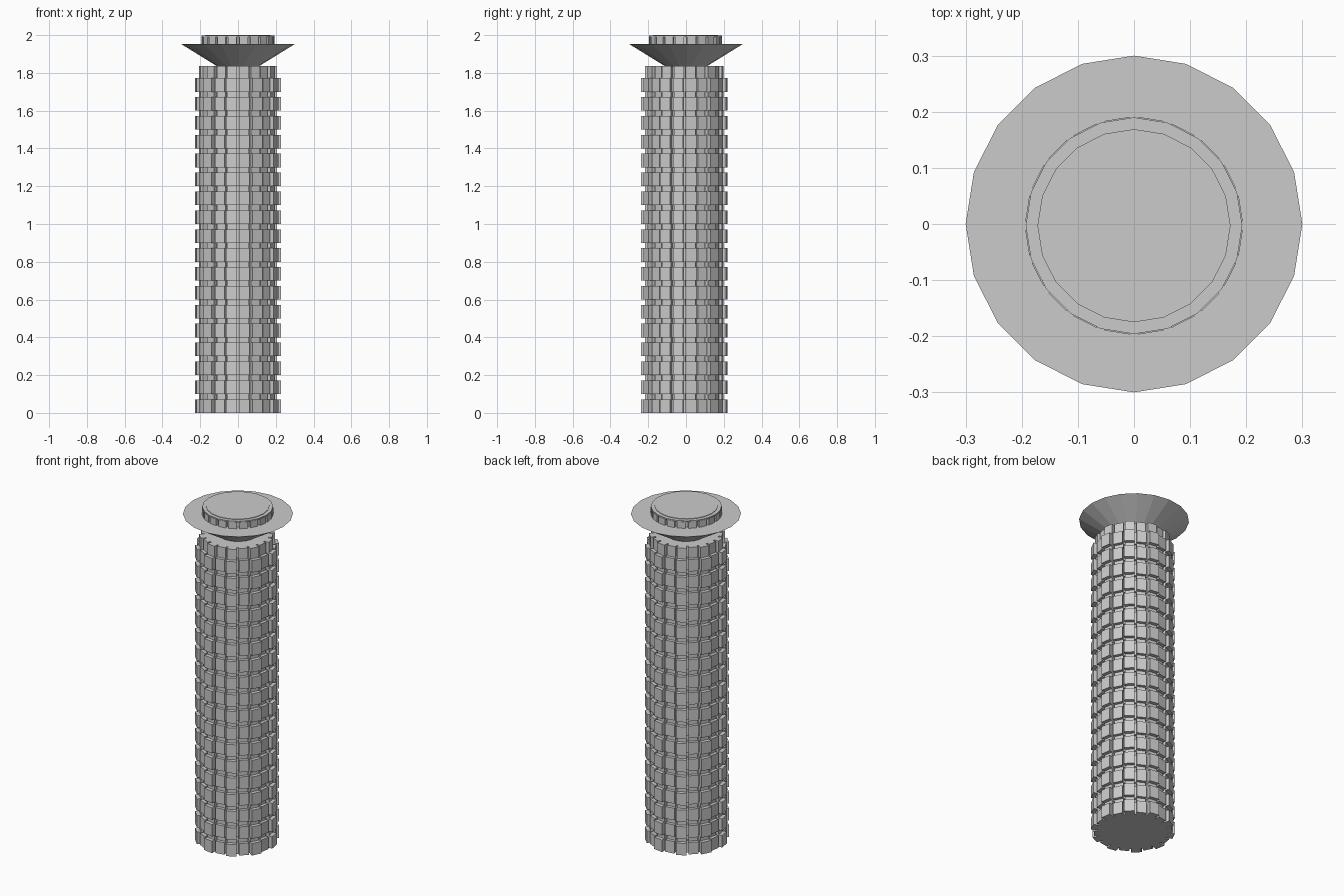
import bpy, bmesh, math

if "Cube" in bpy.data.objects:
    bpy.data.objects.remove(bpy.data.objects["Cube"])

grey = bpy.data.materials.new("stone grey")
grey.diffuse_color = (0.6, 0.6, 0.6, 1)
grey.use_nodes = True
grey.node_tree.nodes["Principled BSDF"].inputs["Base Color"].default_value = grey.diffuse_color
N = 20
CY = -0.009   # the shaft sits slightly toward the front


def loft(name, rings):
    """Skin a stack of equal-length rings and close both ends."""
    bm = bmesh.new()
    loops = [[bm.verts.new(p) for p in ring] for ring in rings]
    for a, b in zip(loops, loops[1:]):
        n = len(a)
        for i in range(n):
            j = (i + 1) % n
            bm.faces.new((a[i], a[j], b[j], b[i]))
    bm.faces.new(loops[0][::-1])
    bm.faces.new(loops[-1])
    bmesh.ops.recalc_face_normals(bm, faces=bm.faces)
    me = bpy.data.meshes.new(name)
    bm.to_mesh(me)
    bm.free()
    me.materials.append(grey)
    ob = bpy.data.objects.new(name, me)
    bpy.context.collection.objects.link(ob)
    return ob


def circle(r, z, cy=0):
    return [(r * math.cos(2 * math.pi * i / N),
             cy + r * math.sin(2 * math.pi * i / N), z) for i in range(N)]


def gear(outer, alt, root, z, cy, gap=1.6):
    """Toothed outline: one tooth per side with a narrow groove between."""
    pts = []
    step = 360 / N
    for i in range(N):
        r = alt if i % 2 else outer
        a0, a1 = i * step + gap, (i + 1) * step - gap
        for a, rad in ((a0, root), (a0, r), (a1, r), (a1, root)):
            t = math.radians(a)
            pts.append((rad * math.cos(t), cy + rad * math.sin(t), z))
    return pts


# Shaft: 18 rows of tiles with recessed joints, plus a recessed neck on top
rings = []
for k in range(18):
    z = k * 0.1
    for zz in (z, z + 0.072):
        rings.append(gear(0.229, 0.215, 0.192, zz, CY))
    top = z + 0.1 if k < 17 else 1.836
    for zz in (z + 0.072, top):
        rings.append(gear(0.207, 0.196, 0.178, zz, CY))
loft("tiled_shaft", rings)

# Flared collar
loft("flared_collar", [circle(0.11, 1.835), circle(0.30, 1.952)])

# Toothed cap with a thin lid and a slightly raised centre
loft("cap_teeth", [gear(0.194, 0.194, 0.172, z, -0.003, 2.2) for z in (1.951, 1.991)])
loft("cap_lid", [circle(0.193, 1.990, -0.003), circle(0.193, 1.997, -0.003),
                 circle(0.172, 1.997, -0.003), circle(0.172, 2.0, -0.003)])
